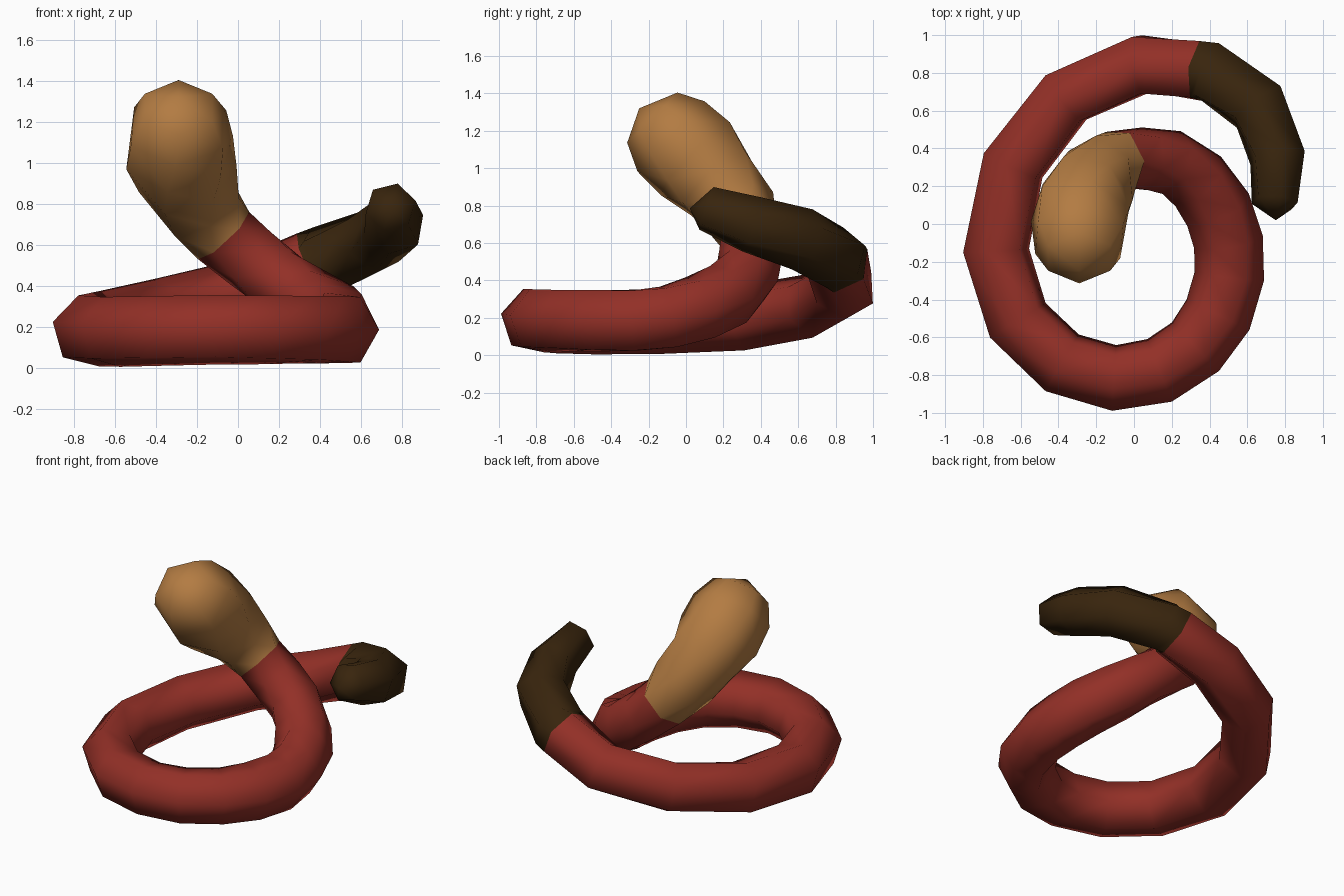
import bpy
import bmesh
import math
from mathutils import Vector

default_cube = bpy.data.objects.get("Cube")
if default_cube:
    bpy.data.objects.remove(default_cube, do_unlink=True)

SIDES = 6
UP = Vector((0, 0, 1))


def make_material(name, colour):
    material = bpy.data.materials.new(name)
    material.use_nodes = True
    material.diffuse_color = (*colour, 1)
    shader = material.node_tree.nodes["Principled BSDF"]
    shader.inputs["Base Color"].default_value = (*colour, 1)
    shader.inputs["Roughness"].default_value = 0.9
    return material


materials = [
    make_material("dark brown", (0.04, 0.018, 0.004)),
    make_material("brick red", (0.29, 0.029, 0.02)),
    make_material("warm tan", (0.45, 0.2, 0.055)),
]

# Centre line with radius (x, y, z, r), one list per coloured stretch
tail_path = [
    (.745, .11, .785, .125), (.76, .35, .70, .155),
    (.66, .62, .62, .17), (.41, .80, .52, .175),
]
body_path = [
    (.355, .81, .495, .175), (.04, .845, .36, .175), (-.36, .67, .265, .175),
    (-.64, .31, .2, .178), (-.73, -.14, .18, .18), (-.615, -.51, .175, .178),
    (-.38, -.735, .18, .178), (-.105, -.815, .185, .178), (.135, -.775, .185, .18),
    (.325, -.65, .185, .18), (.445, -.48, .185, .185), (.505, -.275, .185, .185),
    (.5, -.095, .205, .185), (.445, .075, .255, .185), (.34, .225, .325, .18),
    (.2, .325, .425, .175), (.06, .345, .535, .17),
]
head_path = [
    (-.07, .34, .645, .17), (-.17, .28, .78, .21), (-.245, .17, .92, .25),
    (-.285, .05, 1.05, .275), (-.29, -.08, 1.17, .26), (-.29, -.18, 1.27, .19),
]
path = tail_path + body_path + head_path
tail_end = len(tail_path)
head_start = tail_end + len(body_path)

# Slow twist of the section: (ring number, degrees the outer corner is raised)
twist_keys = [(0, 15), (5, 30), (8, 14), (11, 12), (15, 0), (26, -30)]


def twist_at(ring):
    for (a, start), (b, end) in zip(twist_keys, twist_keys[1:]):
        if ring <= b:
            return math.radians(start + (end - start) * (ring - a) / (b - a))
    return math.radians(twist_keys[-1][1])


def section(bm, ring):
    """Add a six-sided cross-section square to the path."""
    centre = Vector(path[ring][:3])
    before = Vector(path[max(ring - 1, 0)][:3])
    after = Vector(path[min(ring + 1, len(path) - 1)][:3])
    # Bisect the neighbouring directions for an even mitre
    tangent = ((centre - before).normalized() + (after - centre).normalized()).normalized()
    outward = UP.cross(tangent).normalized() * -1
    raised = tangent.cross(outward)
    if raised.z < 0:
        raised.negate()
    corners = []
    for side in range(SIDES):
        angle = twist_at(ring) + side * math.tau / SIDES
        offset = outward * math.cos(angle) + raised * math.sin(angle)
        corners.append(bm.verts.new(centre + offset * path[ring][3]))
    return corners


def close_end(bm, corners, tip, material_index):
    """Close an open end with a shallow point."""
    apex = bm.verts.new(tip)
    for side in range(SIDES):
        face = bm.faces.new((corners[side], corners[(side + 1) % SIDES], apex))
        face.material_index = material_index


bm = bmesh.new()
rings = [section(bm, ring) for ring in range(len(path))]

# Skin the sections, coloured by their position along the path
for ring in range(len(path) - 1):
    colour = 0 if ring < tail_end else 1 if ring < head_start else 2
    for side in range(SIDES):
        following = (side + 1) % SIDES
        face = bm.faces.new((
            rings[ring][side], rings[ring][following],
            rings[ring + 1][following], rings[ring + 1][side],
        ))
        face.material_index = colour

# Tail tip and rounded crown
close_end(bm, rings[0], (.75, .02, .785), 0)
close_end(bm, rings[-1], (-.29, -.25, 1.32), 2)

bmesh.ops.recalc_face_normals(bm, faces=bm.faces)
for face in bm.faces:
    face.smooth = True

mesh = bpy.data.meshes.new("coiled_body")
bm.to_mesh(mesh)
bm.free()
for material in materials:
    mesh.materials.append(material)
coiled_body = bpy.data.objects.new("coiled_body", mesh)
bpy.context.collection.objects.link(coiled_body)
